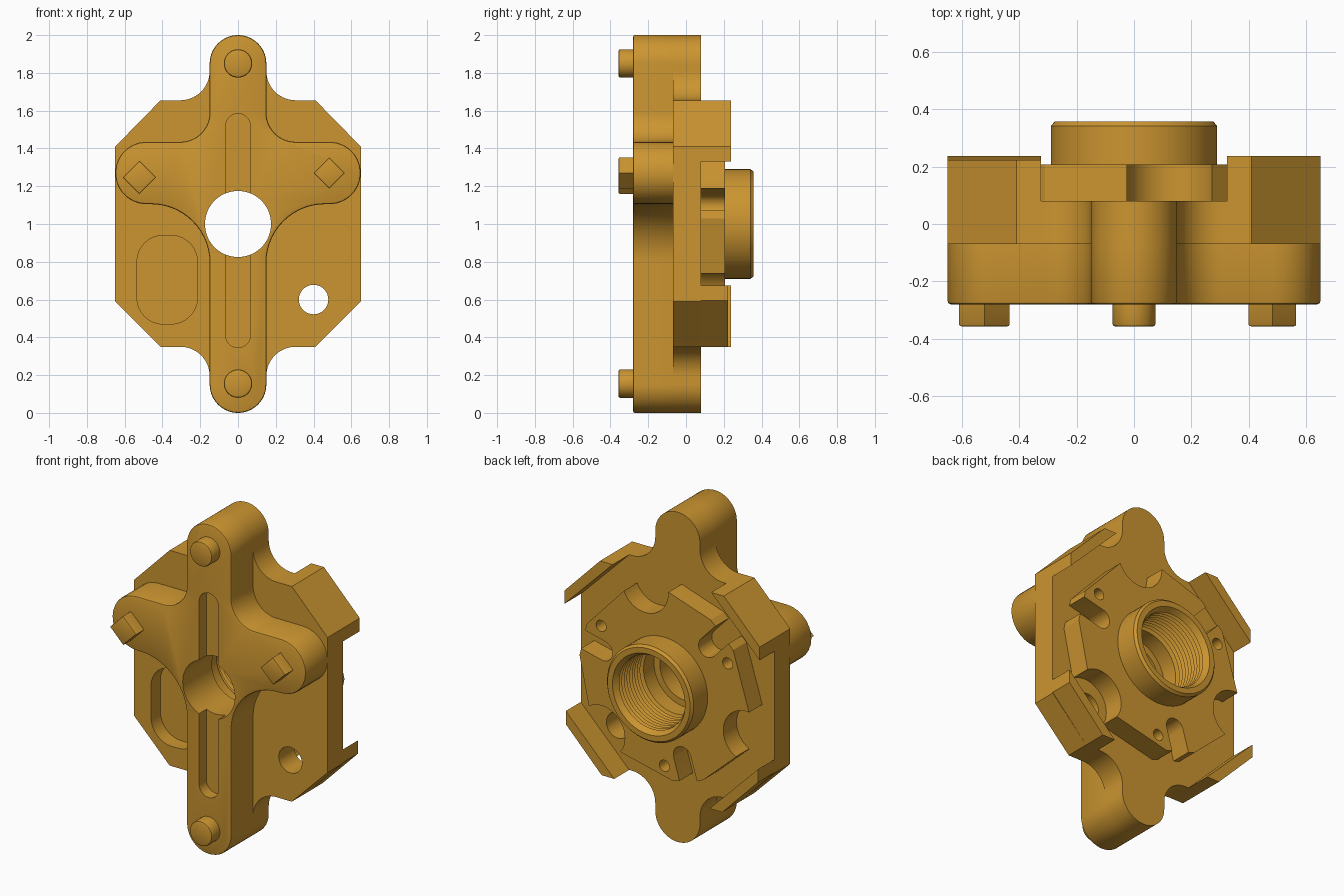
import bpy, bmesh
from math import sin, cos, radians, pi

default = bpy.data.objects.get("Cube")
if default:
    bpy.data.objects.remove(default, do_unlink=True)

brass = bpy.data.materials.new("golden metal")
brass.use_nodes = True
colour = (0.60, 0.30, 0.03, 1)
brass.diffuse_color = colour
brass.node_tree.nodes["Principled BSDF"].inputs["Base Color"].default_value = colour

FRONT, STEP, BACK = -0.28, -0.07, 0.08   # depth of the main layers
MID = 1.0                                # height of the bore axis


def arc(cx, cz, r, a0, a1, n=14):
    steps = [radians(a0 + (a1 - a0) * i / n) for i in range(n + 1)]
    return [(cx + r * cos(a), cz + r * sin(a)) for a in steps]


def circle(cx, cz, r, n=40):
    return arc(cx, cz, r, 0, 360, n)


def polar(r, deg):
    return r * cos(radians(deg)), MID + r * sin(radians(deg))


def mirrored(half):
    return half + [(-x, z) for x, z in reversed(half)]


def finish(bm, name):
    bmesh.ops.recalc_face_normals(bm, faces=bm.faces)
    mesh = bpy.data.meshes.new(name)
    bm.to_mesh(mesh)
    bm.free()
    ob = bpy.data.objects.new(name, mesh)
    bpy.context.collection.objects.link(ob)
    mesh.materials.append(brass)
    return ob


def prism(name, outline, y0, y1, bevel=0):
    """Extrude an (x, z) outline along y; optionally bevel its front rim."""
    pts = []
    for p in outline:
        if all(abs(p[0] - q[0]) + abs(p[1] - q[1]) > 1e-4 for q in pts):
            pts.append(p)
    bm = bmesh.new()
    face = bm.faces.new([bm.verts.new((x, y0, z)) for x, z in pts])
    new = bmesh.ops.extrude_face_region(bm, geom=[face], use_keep_orig=True)["geom"]
    for v in new:
        if isinstance(v, bmesh.types.BMVert):
            v.co.y = y1
    bmesh.ops.recalc_face_normals(bm, faces=bm.faces)
    if bevel:
        rim = [e for e in bm.edges if all(abs(v.co.y - y0) < 1e-5 for v in e.verts)]
        bmesh.ops.bevel(bm, geom=rim, offset=bevel, segments=2, profile=0.5, affect='EDGES')
    return finish(bm, name)


def lathe(name, profile, n=64):
    """Turn (radius, y) points around the bore axis, capped at both ends."""
    bm = bmesh.new()
    rings = []
    for r, y in profile:
        rings.append([bm.verts.new((r * cos(2 * pi * i / n), y, MID + r * sin(2 * pi * i / n)))
                      for i in range(n)])
    for a, b in zip(rings, rings[1:]):
        for i in range(n):
            j = (i + 1) % n
            bm.faces.new((a[i], a[j], b[j], b[i]))
    bm.faces.new(rings[0])
    bm.faces.new(rings[-1])
    return finish(bm, name)


def cut(target, cutter, keep=False):
    mod = target.modifiers.new("cut", 'BOOLEAN')
    mod.operation, mod.solver, mod.object = 'DIFFERENCE', 'EXACT', cutter
    bpy.context.view_layer.objects.active = target
    bpy.ops.object.modifier_apply(modifier=mod.name)
    if not keep:
        bpy.data.objects.remove(cutter, do_unlink=True)


parts = []

# Front cross with rounded arms
bottom_end = arc(0, 0.15, 0.15, -90, 0)
top_end = arc(0, 1.85, 0.15, 0, 90)
cross_half = (bottom_end + arc(0.46, 0.795, 0.31, 180, 90) + arc(0.485, 1.27, 0.165, -90, 90)
              + arc(0.305, 1.59, 0.155, 270, 180) + top_end)
cross = prism("front_cross", mirrored(cross_half), FRONT, STEP, 0.01)

# Long groove down the cross
groove = arc(0, 1.52, 0.065, 0, 180) + arc(0, 0.41, 0.065, 180, 360)
cut(cross, prism("groove_cutter", groove, FRONT - 0.1, FRONT + 0.07))

# Chamfered body plate blended into the upright
body_half = (bottom_end + arc(0.305, 0.195, 0.155, 180, 90)
             + [(0.41, 0.35), (0.65, 0.59), (0.65, 1.41), (0.41, 1.655)]
             + arc(0.305, 1.81, 0.155, 270, 180) + top_end)
body = prism("body_plate", mirrored(body_half), STEP, BACK)

# Pocket and through hole in the body
px, pz, pw, ph, pr = -0.375, 0.705, 0.16, 0.235, 0.14
pocket = []
for sx, sz, a in ((1, 1, 0), (-1, 1, 90), (-1, -1, 180), (1, -1, 270)):
    pocket += arc(px + sx * (pw - pr), pz + sz * (ph - pr), pr, a, a + 90, 8)
cut(body, prism("pocket_cutter", pocket, STEP - 0.1, STEP + 0.09))
cut(body, prism("hole_cutter", circle(0.4, 0.6, 0.078), -0.5, 0.5))

# Three-fold rear flange
rim = []
for turn in (0, 120, 240):
    rim += [polar(0.57, turn + a) for a in (-27, 3, 24, 62)]
flange = prism("rear_flange", rim, BACK, 0.207)
for turn in (0, 120, 240):
    # Scalloped notch
    cut(flange, prism("notch_cutter", circle(*polar(0.575, turn - 43), 0.155), 0, 0.4))
    # Open slot, rounded at its inner end
    ang = turn + 13.5
    slot = (arc(*polar(0.42, ang), 0.06, ang + 90, ang + 270)
            + arc(*polar(0.75, ang), 0.06, ang - 90, ang + 90, 4))
    cut(flange, prism("slot_cutter", slot, 0, 0.4))
    # Small screw hole
    cut(flange, prism("screw_cutter", circle(*polar(0.49, turn + 30), 0.034, 20), 0.1, 0.4))

# Raised collar
collar = lathe("rear_collar", [(0.29, 0.09), (0.29, 0.342), (0.277, 0.357)])

# Stepped bore with a ribbed rear section, cut through everything
bore_profile = [(0.175, -0.5), (0.175, 0.0), (0.215, 0.0), (0.215, 0.1)]
for i in range(9):
    y = 0.11 + i * 0.025
    bore_profile += [(0.24, y), (0.222, y + 0.0125)]
bore_profile += [(0.245, 0.36), (0.245, 0.5)]
bore = lathe("bore_cutter", bore_profile)
parts = [cross, body, flange, collar]
for ob in parts:
    cut(ob, bore, keep=True)
bpy.data.objects.remove(bore, do_unlink=True)

# Rear corner ledges, two slightly taller than the others
for side, sx in (("left", 1), ("right", -1)):
    for level, up in (("upper", True), ("lower", False)):
        strip = [(0.65, 1.33), (0.65, 1.41), (0.41, 1.655), (0.325, 1.655)]
        outline = [(sx * x, z if up else 2.005 - z) for x, z in strip]
        depth = 0.238 if (sx > 0) == up else 0.223
        parts.append(prism(f"{level}_{side}_ledge", outline, BACK, depth))

# Round pins at the upright's ends, square pins on the arms
for name, z in (("top_pin", 1.85), ("bottom_pin", 0.155)):
    parts.append(prism(name, circle(0, z, 0.075), -0.358, FRONT, 0.01))
for name, x, z, r in (("right_arm_pin", -0.522, 1.247, 0.088), ("left_arm_pin", 0.483, 1.27, 0.083)):
    parts.append(prism(name, arc(x, z, r, 0, 360, 4), -0.357, FRONT, 0.006))

# Smooth curved walls, sharp corners
bpy.ops.object.select_all(action='DESELECT')
for ob in parts:
    ob.select_set(True)
bpy.context.view_layer.objects.active = cross
bpy.ops.object.shade_smooth_by_angle(angle=radians(25))
